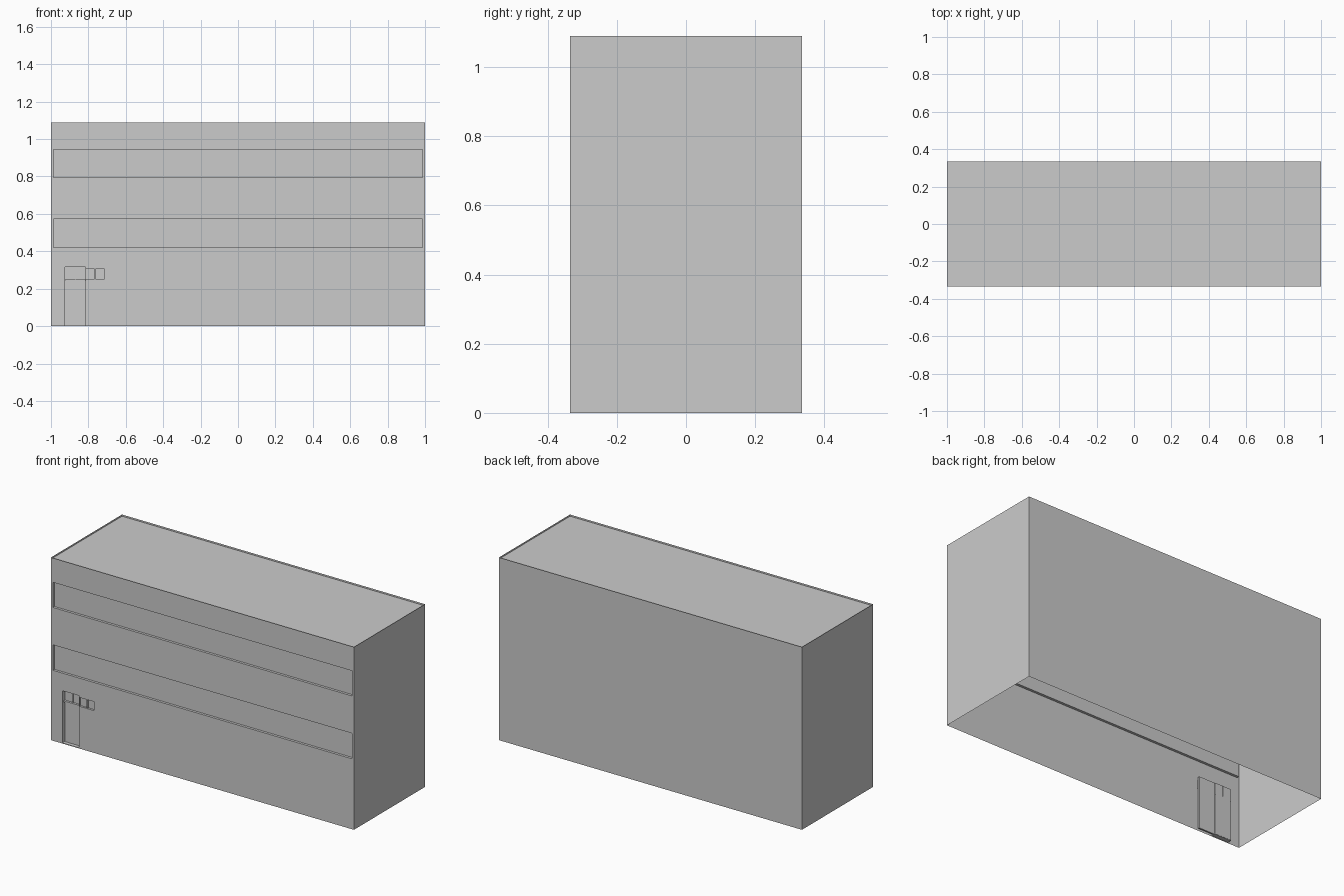
import bpy, bmesh

if "Cube" in bpy.data.objects:
    bpy.data.objects.remove(bpy.data.objects["Cube"])

W, D, H = 1.0, 0.335, 1.09
FRONT = -D

# openings in the front wall: name, x0, x1, z0, z1, recess depth
OPENINGS = [
    ("lower_window_band", -0.987, 0.987, 0.42, 0.572, 0.015),
    ("upper_window_band", -0.987, 0.987, 0.795, 0.945, 0.015),
    ("door_recess", -0.925, -0.815, 0.004, 0.315, 0.025),
    ("transom_pane_left", -0.813, -0.766, 0.252, 0.305, 0.012),
    ("transom_pane_right", -0.762, -0.715, 0.252, 0.305, 0.012),
]


def make(name, quads):
    bm = bmesh.new()
    for q in quads:
        bm.faces.new([bm.verts.new(p) for p in q])
    bmesh.ops.remove_doubles(bm, verts=bm.verts[:], dist=1e-5)
    mesh = bpy.data.meshes.new(name)
    bm.to_mesh(mesh)
    bm.free()
    ob = bpy.data.objects.new(name, mesh)
    bpy.context.collection.objects.link(ob)
    return ob


def box(name, x0, x1, y0, y1, z0, z1):
    bpy.ops.mesh.primitive_cube_add(size=1, location=((x0 + x1) / 2, (y0 + y1) / 2, (z0 + z1) / 2))
    ob = bpy.context.object
    ob.name = name
    ob.scale = (x1 - x0, y1 - y0, z1 - z0)


def recess(name, x0, x1, z0, z1, depth):
    # back pane plus four reveals, open to the street
    a, b = FRONT, FRONT + depth
    rim = [(x0, z0), (x1, z0), (x1, z1), (x0, z1)]
    quads = [[(x, b, z) for x, z in rim]]
    for (xa, za), (xb, zb) in zip(rim, rim[1:] + rim[:1]):
        quads.append([(xa, a, za), (xb, a, zb), (xb, b, zb), (xa, b, za)])
    make(name, quads)


# front wall: grid of cells, leaving the openings out
xs = sorted({-W, W} | {v for o in OPENINGS for v in o[1:3]})
zs = sorted({0, H} | {v for o in OPENINGS for v in o[3:5]})
cells = []
for x0, x1 in zip(xs, xs[1:]):
    for z0, z1 in zip(zs, zs[1:]):
        cx, cz = (x0 + x1) / 2, (z0 + z1) / 2
        if not any(o[1] < cx < o[2] and o[3] < cz < o[4] for o in OPENINGS):
            cells.append([(x0, FRONT, z0), (x1, FRONT, z0), (x1, FRONT, z1), (x0, FRONT, z1)])
make("front_wall", cells)

# side and back walls, open underneath
plan = [(W, -D), (W, D), (-W, D), (-W, -D)]
make("side_and_back_walls", [
    [(*p, 0), (*q, 0), (*q, H), (*p, H)] for p, q in zip(plan, plan[1:])])

# roof sits just below the parapet edge
R = H - 0.01
make("roof", [[(-W, -D, R), (W, -D, R), (W, D, R), (-W, D, R)]])

for o in OPENINGS:
    recess(*o)

# door leaf, transom bar and the side panel behind the wall
box("door_leaf", -0.921, -0.819, FRONT + 0.018, FRONT + 0.026, 0.006, 0.242)
box("door_transom_bar", -0.925, -0.815, FRONT + 0.012, FRONT + 0.026, 0.242, 0.25)
box("door_transom_mullion", -0.872, -0.868, FRONT + 0.018, FRONT + 0.026, 0.25, 0.315)
box("inner_side_panel", -0.815, -0.71, FRONT + 0.013, FRONT + 0.022, 0.004, 0.315)
